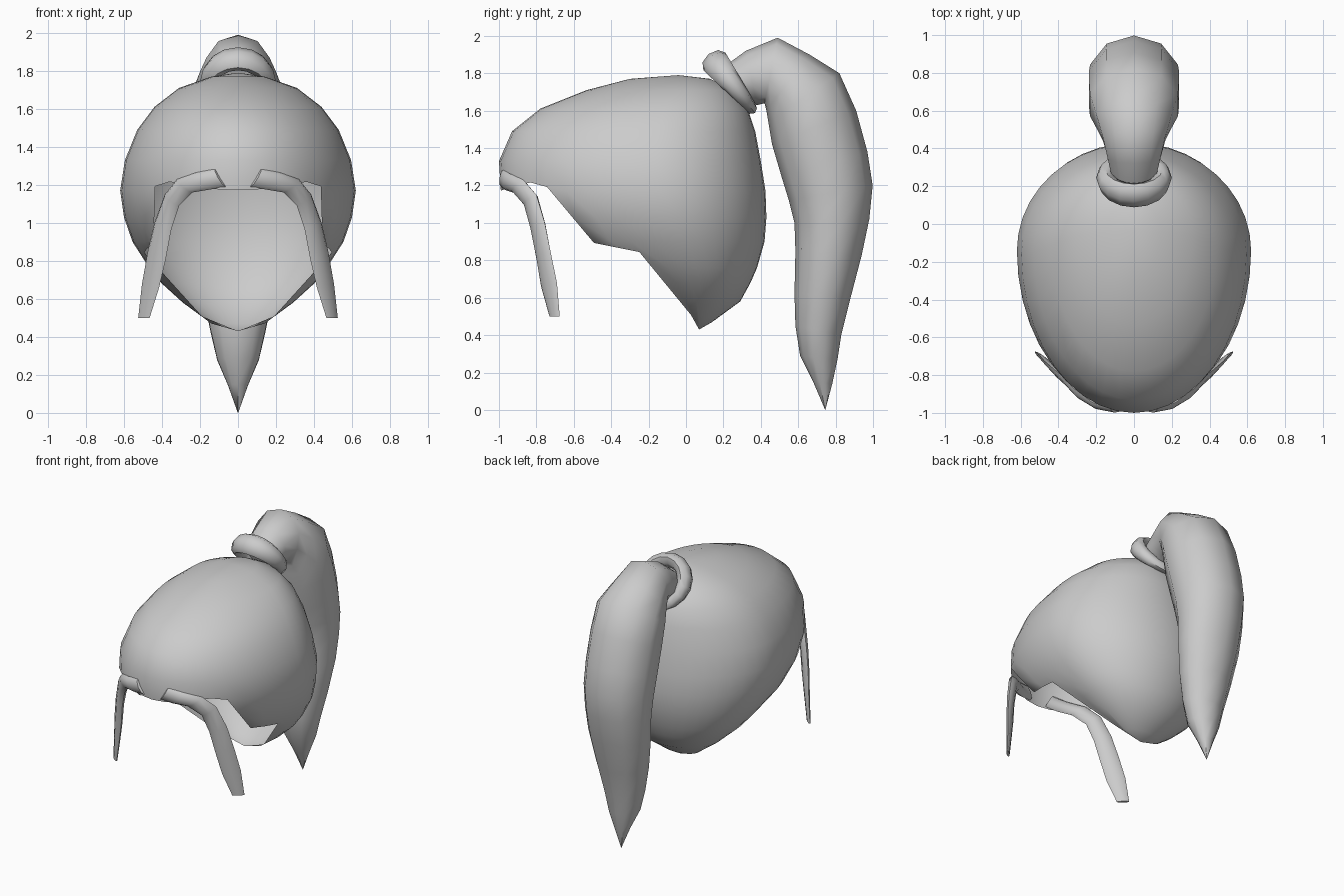
import bpy, bmesh, math
from mathutils import Vector

if "Cube" in bpy.data.objects:
    bpy.data.objects.remove(bpy.data.objects["Cube"])

grey = bpy.data.materials.new("plain grey")
grey.diffuse_color = (0.6, 0.6, 0.6, 1)
grey.use_nodes = True
grey.node_tree.nodes["Principled BSDF"].inputs["Base Color"].default_value = grey.diffuse_color


def finish(name, bm, angle=50):
    bmesh.ops.remove_doubles(bm, verts=bm.verts, dist=0.0008)
    mesh = bpy.data.meshes.new(name)
    bm.to_mesh(mesh)
    bm.free()
    obj = bpy.data.objects.new(name, mesh)
    bpy.context.collection.objects.link(obj)
    mesh.materials.append(grey)
    bpy.ops.object.select_all(action='DESELECT')
    obj.select_set(True)
    bpy.context.view_layer.objects.active = obj
    bpy.ops.object.shade_smooth_by_angle(angle=math.radians(angle))
    return obj


def bridge(bm, a, b):
    for i in range(len(a)):
        j = (i + 1) % len(a)
        bm.faces.new((a[i], a[j], b[j], b[i]))


def loft(name, rows, sides, ring=False):
    """Elliptic sections from rows of (outer point, inner point, half thickness vector)."""
    bm = bmesh.new()
    loops = []
    for outer, inner, side in rows:
        o, i, s = Vector(outer), Vector(inner), Vector(side)
        mid, half = (o + i) / 2, (o - i) / 2
        loops.append([bm.verts.new(mid + half * math.cos(t) + s * math.sin(t))
                      for t in (k * math.tau / sides for k in range(sides))])
    for a, b in zip(loops, loops[1:]):
        bridge(bm, a, b)
    if ring:
        bridge(bm, loops[-1], loops[0])
    else:
        bm.faces.new(loops[0])
        bm.faces.new(loops[-1])
    bmesh.ops.remove_doubles(bm, verts=bm.verts, dist=0.0008)
    bmesh.ops.recalc_face_normals(bm, faces=bm.faces)
    return finish(name, bm)


def interp(table, x):
    """Piecewise linear lookup in a table sorted by its first column."""
    if x <= table[0][0]:
        return table[0][1:]
    for a, b in zip(table, table[1:]):
        if x <= b[0]:
            f = (x - a[0]) / (b[0] - a[0])
            return [p + (q - p) * f for p, q in zip(a[1:], b[1:])]
    return table[-1][1:]


# Hair cap: egg-shaped open shell; height, front y, back y, half width
EGG = [(0.43, 0.07, 0.07, 0), (0.47, -0.06, 0.14, 0.14), (0.58, -0.30, 0.29, 0.29),
       (0.68, -0.45, 0.345, 0.40), (0.76, -0.58, 0.38, 0.465), (0.90, -0.80, 0.42, 0.555),
       (1.03, -0.93, 0.43, 0.60), (1.17, -0.99, 0.425, 0.62), (1.33, -1.0, 0.40, 0.595),
       (1.49, -0.93, 0.37, 0.53), (1.61, -0.78, 0.33, 0.44), (1.71, -0.53, 0.25, 0.31),
       (1.77, -0.30, 0.13, 0.14), (1.79, -0.04, -0.04, 0)]
# Hairline: lowest height of the shell at each y
HAIRLINE = [(-1.0, 1.17), (-0.9, 1.20), (-0.79, 1.23), (-0.71, 1.17), (-0.65, 1.05),
            (-0.53, 0.90), (-0.22, 0.84), (-0.16, 0.80), (-0.13, 0.72), (-0.06, 0.61),
            (0.02, 0.52), (0.07, 0.43)]


def cap_point(t, z):
    front, back, width = interp(EGG, z)
    mid = front + 0.6 * (back - front)
    c = math.cos(t)
    y = mid - c * (mid - front) if c > 0 else mid - c * (back - mid)
    return Vector((width * math.sin(t), y, z))


def hairline_height(t):
    z = 1.6
    while z > 0.43 and z > interp(HAIRLINE, cap_point(t, z).y)[0]:
        z -= 0.004
    return max(z, 0.43)


bm = bmesh.new()
COLS = 40
levels = [row[0] for row in reversed(EGG)]
columns = []
for k in range(COLS):
    t = k * math.tau / COLS
    low = hairline_height(t)
    columns.append([bm.verts.new(cap_point(t, max(z, low))) for z in levels])
for k in range(COLS):
    a, b = columns[k], columns[(k + 1) % COLS]
    for r in range(len(levels) - 1):
        bm.faces.new((a[r], a[r + 1], b[r + 1], b[r]))
bmesh.ops.dissolve_degenerate(bm, edges=bm.edges, dist=0.0008)
bmesh.ops.recalc_face_normals(bm, faces=bm.faces)
finish("hair_cap", bm)

# Ponytail: outer y z, inner y z, half width
TAIL = [(0.21, 1.84, 0.29, 1.66, 0.12), (0.32, 1.92, 0.38, 1.63, 0.145),
        (0.49, 1.99, 0.42, 1.64, 0.175), (0.66, 1.90, 0.43, 1.60, 0.21),
        (0.82, 1.80, 0.44, 1.54, 0.245), (0.91, 1.60, 0.46, 1.42, 0.25),
        (0.97, 1.38, 0.51, 1.25, 0.25), (0.998, 1.20, 0.55, 1.12, 0.245),
        (0.98, 1.02, 0.58, 1.00, 0.235), (0.94, 0.83, 0.585, 0.85, 0.225),
        (0.88, 0.60, 0.58, 0.62, 0.19), (0.83, 0.40, 0.585, 0.45, 0.15),
        (0.81, 0.27, 0.61, 0.29, 0.115), (0.782, 0.14, 0.68, 0.15, 0.055),
        (0.745, 0.0, 0.744, 0.0, 0.001)]
loft("ponytail", [((0, a, b), (0, c, d), (w, 0, 0)) for a, b, c, d, w in TAIL], 10)

# Hair tie: tilted ring, thicker at the top front
axis, down = Vector((0, 0.79, 0.62)), Vector((0, 0.62, -0.79))
centre = Vector((0, 0.245, 1.745))
rows = []
for k in range(16):
    t = k * math.tau / 16
    out = Vector((1, 0, 0)) * math.sin(t) - down * math.cos(t)
    thick = 0.055 + 0.02 * math.cos(t)
    rows.append((centre + out * 0.2, centre + out * 0.1, axis * thick))
loft("hair_tie", rows, 8, ring=True)

# Bangs: outer edge point, inner edge point, thickness; mirrored to the other side
BANG = [((0.12, -0.975, 1.285), (0.065, -0.985, 1.19), 0.022),
        ((0.22, -0.945, 1.265), (0.15, -0.965, 1.175), 0.03),
        ((0.32, -0.87, 1.23), (0.24, -0.92, 1.16), 0.032),
        ((0.385, -0.80, 1.15), (0.31, -0.86, 1.09), 0.028),
        ((0.44, -0.755, 1.0), (0.35, -0.83, 0.97), 0.024),
        ((0.475, -0.725, 0.85), (0.38, -0.80, 0.81), 0.02),
        ((0.505, -0.69, 0.68), (0.415, -0.775, 0.66), 0.016),
        ((0.525, -0.675, 0.5), (0.465, -0.73, 0.5), 0.01)]
bang = loft("bangs", [(o, i, Vector((0.6, -0.8, 0)) * d) for o, i, d in BANG], 8)
mirror = bang.modifiers.new("mirror", 'MIRROR')
mirror.use_axis[0] = True
